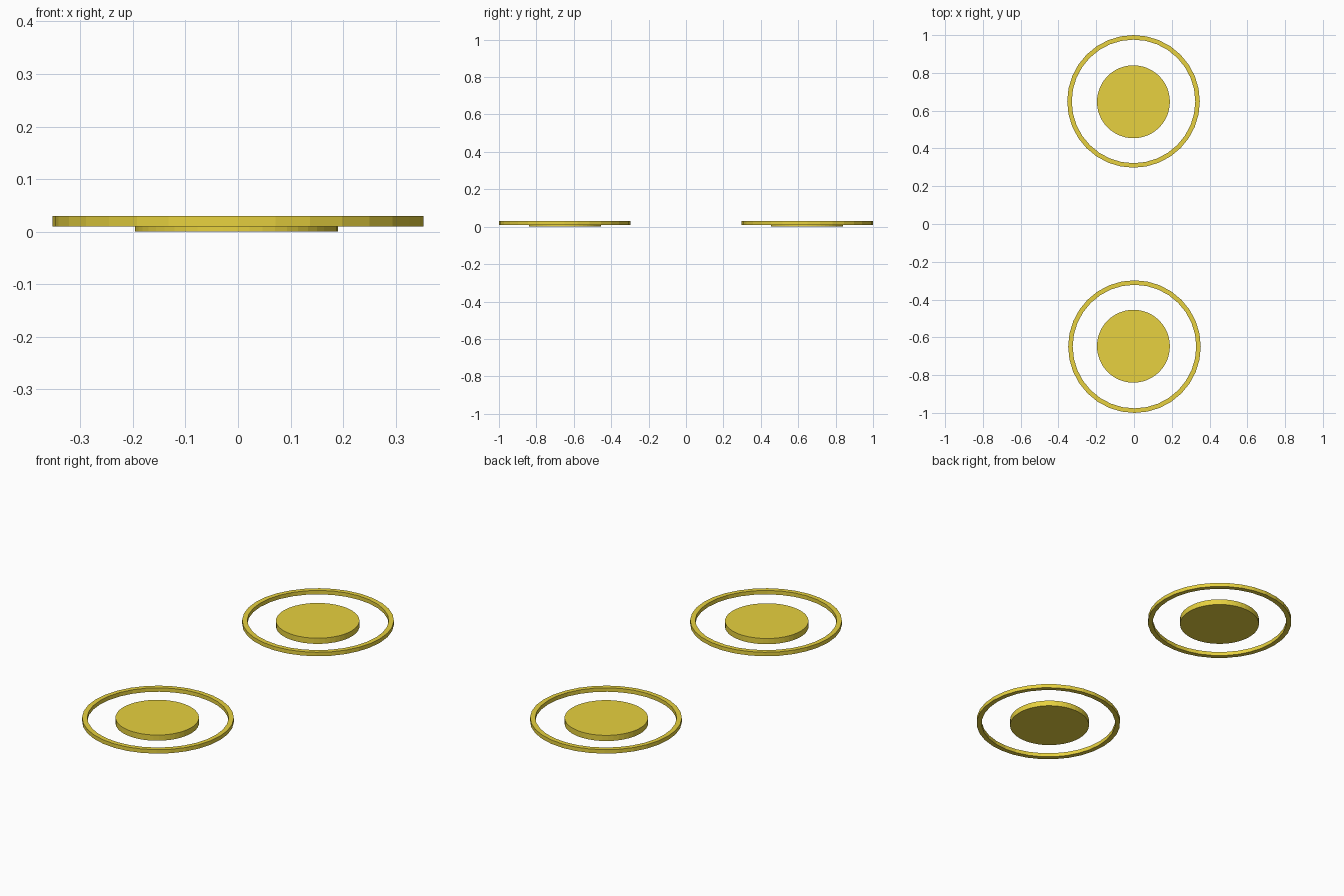
import bpy, bmesh, math

if "Cube" in bpy.data.objects:
    bpy.data.objects.remove(bpy.data.objects["Cube"])

gold = bpy.data.materials.new("yellow")
gold.diffuse_color = (0.80, 0.64, 0.05, 1)
gold.use_nodes = True
gold.node_tree.nodes["Principled BSDF"].inputs["Base Color"].default_value = gold.diffuse_color


def lathe(name, centre, profile, sides, closed):
    """Revolve (radius, z) points; closed profiles give rings, open ones get end caps."""
    bm = bmesh.new()
    loops = [[bm.verts.new((centre[0] + r * math.cos(2 * math.pi * i / sides),
                            centre[1] + r * math.sin(2 * math.pi * i / sides), z))
              for i in range(sides)] for r, z in profile]
    count = len(loops) if closed else len(loops) - 1
    for k in range(count):
        a, b = loops[k], loops[(k + 1) % len(loops)]
        for i in range(sides):
            j = (i + 1) % sides
            bm.faces.new((a[i], a[j], b[j], b[i]))
    if not closed:
        bm.faces.new(loops[0])
        bm.faces.new(loops[-1])
    bmesh.ops.recalc_face_normals(bm, faces=bm.faces)
    mesh = bpy.data.meshes.new(name)
    bm.to_mesh(mesh)
    bm.free()
    mesh.materials.append(gold)
    obj = bpy.data.objects.new(name, mesh)
    bpy.context.collection.objects.link(obj)
    return obj


for label, side in (("back", 1), ("front", -1)):
    # thin raised outer ring
    lathe(label + "_ring", (-0.0025 * side, 0.649 * side),
          [(0.351, 0.01), (0.351, 0.03), (0.327, 0.03), (0.327, 0.01)], 32, True)
    # solid centre disc
    lathe(label + "_disc", (-0.003, 0.647 * side),
          [(0.193, 0.0), (0.193, 0.029)], 48, False)
